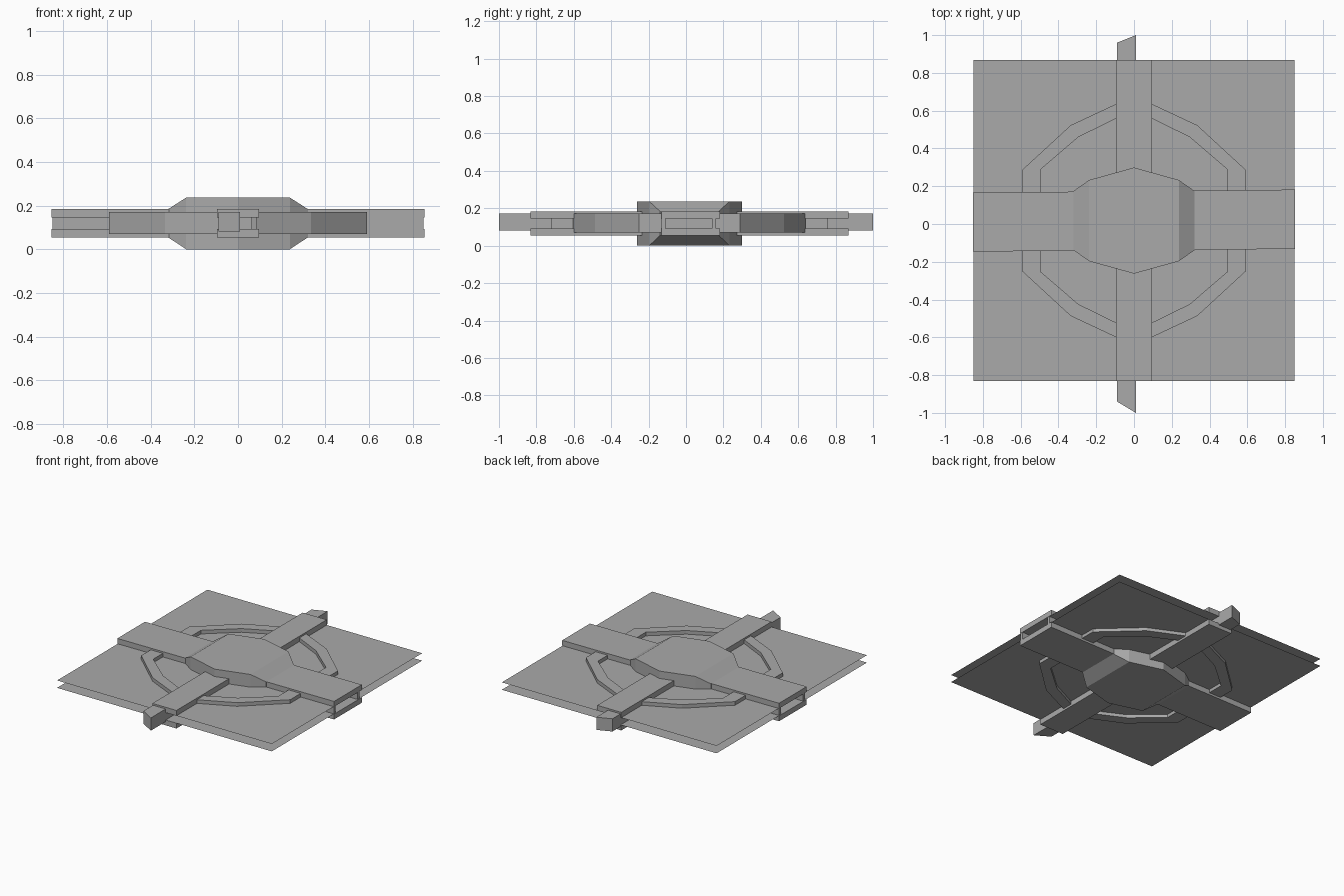
import bpy
import bmesh

cube = bpy.data.objects.get("Cube")
if cube:
    bpy.data.objects.remove(cube, do_unlink=True)

CY = 0.018            # the panel sits slightly off centre in y
BOTTOM, TOP = 0.055, 0.184   # outer faces of the arms
LOW, HIGH = 0.093, 0.146     # levels of the two sheets

grey = bpy.data.materials.new("mid grey")
grey.use_nodes = True
COLOUR = (0.4, 0.4, 0.4, 1)
grey.diffuse_color = COLOUR
grey.node_tree.nodes["Principled BSDF"].inputs["Base Color"].default_value = COLOUR


def finish(name, bm):
    mesh = bpy.data.meshes.new(name)
    bm.to_mesh(mesh)
    bm.free()
    mesh.materials.append(grey)
    obj = bpy.data.objects.new(name, mesh)
    bpy.context.collection.objects.link(obj)
    return obj


def prism(name, outline, z0, z1):
    """Extrude a flat outline from z0 to z1."""
    bm = bmesh.new()
    face = bm.faces.new([bm.verts.new((x, y, z0)) for x, y in outline])
    if z1 > z0:
        new = bmesh.ops.extrude_face_region(bm, geom=[face])["geom"]
        verts = [v for v in new if isinstance(v, bmesh.types.BMVert)]
        bmesh.ops.translate(bm, verts=verts, vec=(0, 0, z1 - z0))
        bmesh.ops.recalc_face_normals(bm, faces=bm.faces)
    return finish(name, bm)


def rect(x0, x1, y0, y1):
    return [(x0, y0), (x1, y0), (x1, y1), (x0, y1)]


# Two thin square sheets, each facing outward
sheet = rect(-0.85, 0.85, CY - 0.85, CY + 0.85)
prism("upper_sheet", sheet, HIGH, HIGH)
prism("lower_sheet", sheet[::-1], LOW, LOW)

# Wide cross arm: two slabs closed by side walls, open at the ends
wide = [(-0.853, -0.146), (0.853, -0.132), (0.853, 0.182), (-0.853, 0.166)]
prism("wide_arm_top", wide, HIGH, TOP)
prism("wide_arm_bottom", wide, BOTTOM, LOW)
for side, (y0, y1) in {"front": (-0.13, -0.11), "back": (0.14, 0.16)}.items():
    prism("wide_arm_wall_" + side, rect(-0.85, 0.85, y0, y1), LOW, HIGH)
prism("wide_arm_core", rect(-0.78, 0.78, -0.11, 0.14), LOW, HIGH)

# Narrow arm: two slabs over a recessed core
narrow = rect(-0.095, 0.095, CY - 0.85, CY + 0.85)
prism("narrow_arm_top", narrow, HIGH, TOP)
prism("narrow_arm_bottom", narrow, BOTTOM, LOW)
prism("narrow_arm_core", rect(-0.09, 0.065, CY - 0.74, CY + 0.74), LOW, HIGH)

# Sliding bolt with slanted tips
prism("bolt", [(-0.09, -0.94), (0.01, -1), (0.01, 1), (-0.09, 0.96)], 0.081, 0.172)

# Faceted ring, one piece in each quarter
outer = [(0.59, 0.13), (0.59, 0.27), (0.335, 0.505), (0.085, 0.622)]
inner = [(0.085, 0.545), (0.295, 0.442), (0.495, 0.27), (0.495, 0.13)]
for sx, xname in ((1, "left"), (-1, "right")):
    for sy, yname in ((1, "back"), (-1, "front")):
        prism(f"ring_{yname}_{xname}",
              [(sx * x, CY + sy * y) for x, y in outer + inner], 0.07, 0.172)

# Central hub with sloped ends
bm = bmesh.new()
for sx in (1, -1):
    for sy in (1, -1):
        for z in (0, 0.237):
            bm.verts.new((sx * 0.237, CY + sy * 0.215, z))
        for z in (BOTTOM, TOP):
            bm.verts.new((sx * 0.32, CY + sy * 0.157, z))
for sy in (1, -1):
    for z in (0, 0.237):
        bm.verts.new((0, CY + sy * 0.281, z))
bmesh.ops.convex_hull(bm, input=bm.verts)
bmesh.ops.dissolve_limit(bm, angle_limit=0.02, verts=bm.verts, edges=bm.edges)
bmesh.ops.recalc_face_normals(bm, faces=bm.faces)
finish("hub", bm)
